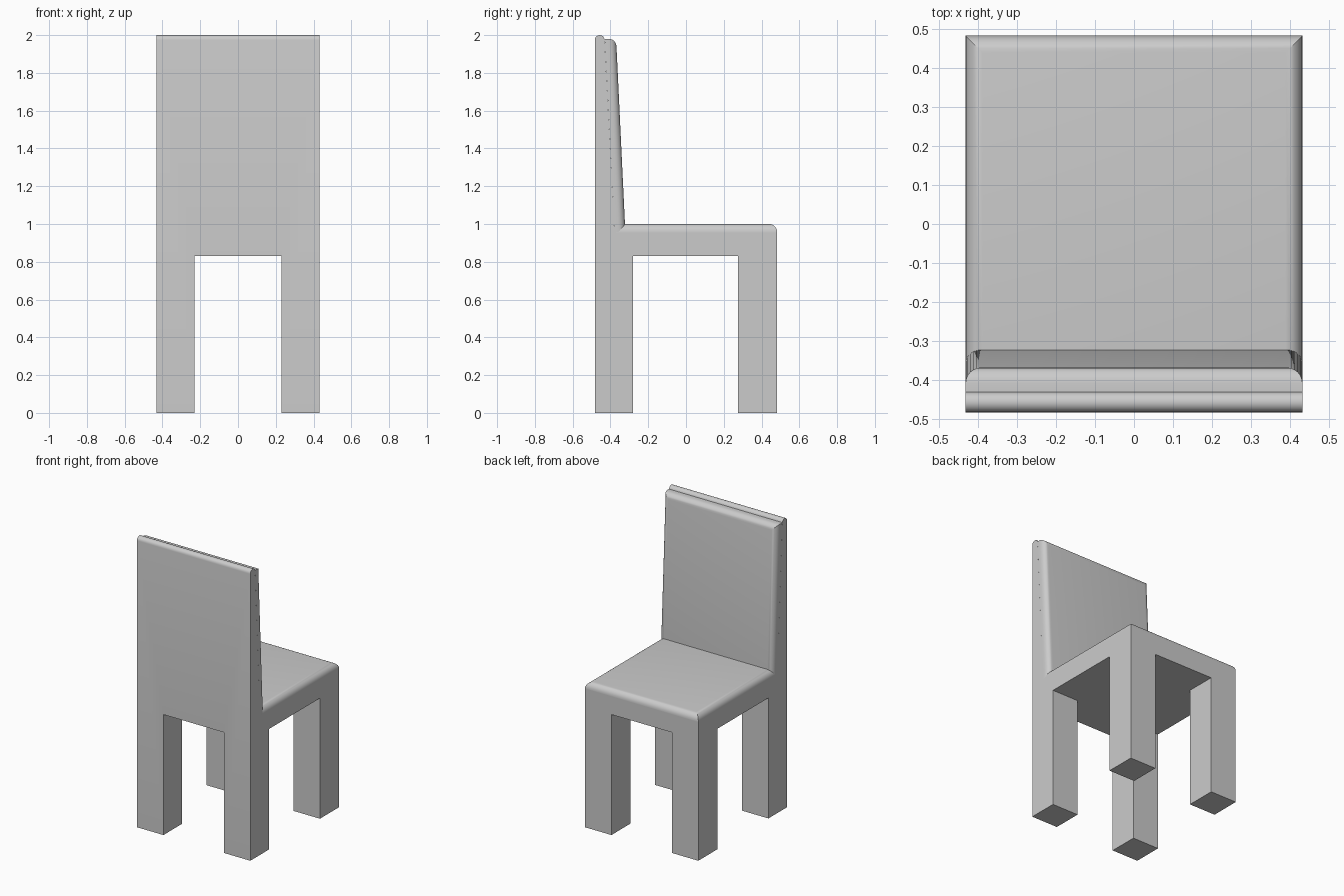
import bpy, bmesh, math

old = bpy.data.objects.get("Cube")
if old:
    bpy.data.objects.remove(old, do_unlink=True)

HALF_W, HALF_D = 0.432, 0.483
SEAT_Z, BASE_Z, ARCH_Z = 1.0, 0.955, 0.83

grey = bpy.data.materials.new("light_grey")
grey.use_nodes = True
grey.diffuse_color = (0.6, 0.6, 0.6, 1)
grey.node_tree.nodes["Principled BSDF"].inputs["Base Color"].default_value = (0.6, 0.6, 0.6, 1)


def side_prism(name, profile, half_width, round_rule=None, radius=0.0):
    """Extrude a (y, z) profile across x, then round the edges the rule picks."""
    bm = bmesh.new()
    face = bm.faces.new([bm.verts.new((-half_width, y, z)) for y, z in profile])
    ext = bmesh.ops.extrude_face_region(bm, geom=[face])
    moved = [v for v in ext["geom"] if isinstance(v, bmesh.types.BMVert)]
    bmesh.ops.translate(bm, verts=moved, vec=(2 * half_width, 0, 0))
    bmesh.ops.recalc_face_normals(bm, faces=bm.faces[:])
    if round_rule:
        edges = [e for e in bm.edges if all(round_rule(v.co) for v in e.verts)]
        bmesh.ops.bevel(bm, geom=edges, offset=radius, offset_type='OFFSET',
                        segments=6, profile=0.5, affect='EDGES')
    mesh = bpy.data.meshes.new(name)
    bm.to_mesh(mesh)
    bm.free()
    mesh.materials.append(grey)
    ob = bpy.data.objects.new(name, mesh)
    bpy.context.collection.objects.link(ob)
    return ob


def activate(ob):
    bpy.ops.object.select_all(action='DESELECT')
    ob.select_set(True)
    bpy.context.view_layer.objects.active = ob


def cut_arch(target, half_width, y0, y1):
    """Cut an opening between the legs."""
    cutter = side_prism("leg_opening_cutter",
                        [(y0, -1), (y1, -1), (y1, ARCH_Z), (y0, ARCH_Z)], half_width)
    cutter.hide_render = True
    activate(target)
    mod = target.modifiers.new("opening", 'BOOLEAN')
    mod.operation, mod.solver, mod.object = 'DIFFERENCE', 'EXACT', cutter
    bpy.ops.object.modifier_apply(modifier=mod.name)
    bpy.data.objects.remove(cutter, do_unlink=True)


# Frame: legs, apron and tapering back panel with a rounded top
r = 0.026
top_round = [(-HALF_D + r + r * math.cos(a), 2 - r + r * math.sin(a))
             for a in (math.pi * i / 10 for i in range(11))]
frame = side_prism("frame", [(-HALF_D, 0), (HALF_D, 0), (HALF_D, BASE_Z),
                             (-0.378, BASE_Z)] + top_round, HALF_W)
cut_arch(frame, 1, -0.28, 0.275)
cut_arch(frame, 0.23, -1, 1)

# Seat pad: rounded along the front and both sides
seat = side_prism("seat_cushion",
                  [(-0.37, BASE_Z), (HALF_D, BASE_Z), (HALF_D, SEAT_Z), (-0.37, SEAT_Z)],
                  HALF_W, lambda c: c.z > 0.98, 0.043)

# Back pad: leaning, rounded around its exposed face
back = side_prism("back_cushion",
                  [(-0.378, BASE_Z), (-0.321, BASE_Z), (-0.37, 1.98), (-0.431, 1.98)],
                  HALF_W, lambda c: c.y > -0.375, 0.038)

for ob in (frame, seat, back):
    activate(ob)
    bpy.ops.object.shade_smooth_by_angle(angle=math.radians(30))
